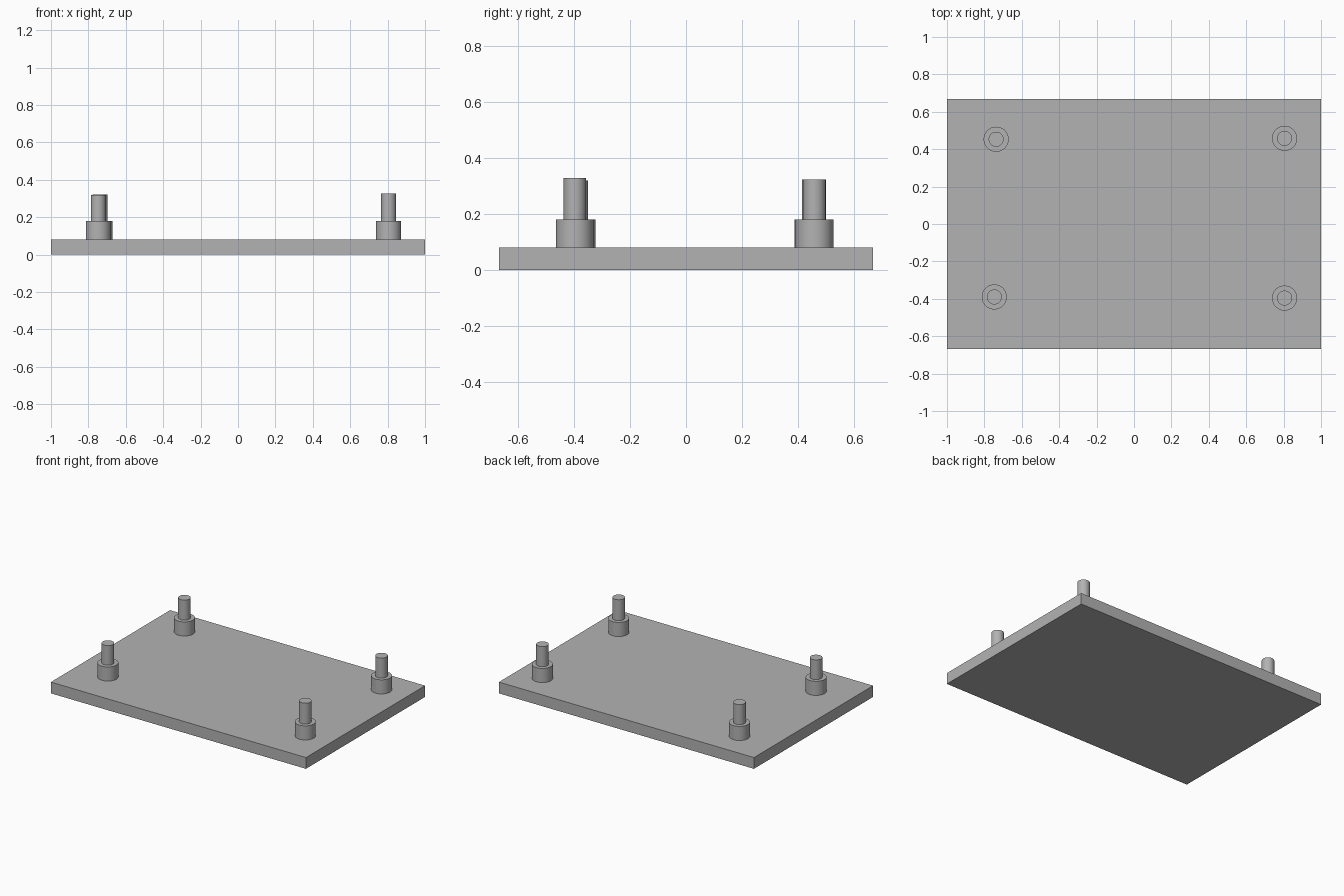
import bpy
import math

cube = bpy.data.objects.get("Cube")
if cube:
    bpy.data.objects.remove(cube, do_unlink=True)

PLATE_TOP, COLLAR_TOP = 0.08, 0.18
DEPTH = 1.334

grey = bpy.data.materials.new("plain_grey")
grey.use_nodes = True
colour = (0.45, 0.45, 0.45, 1)
grey.diffuse_color = colour
grey.node_tree.nodes["Principled BSDF"].inputs["Base Color"].default_value = colour


def cylinder(name, x, y, radius, bottom, top):
    bpy.ops.mesh.primitive_cylinder_add(
        vertices=48, radius=radius, depth=top - bottom,
        location=(x, y, (bottom + top) / 2))
    ob = bpy.context.object
    ob.name = name
    ob.data.materials.append(grey)
    bpy.ops.object.shade_smooth_by_angle(angle=math.radians(30))


# Base plate
bpy.ops.mesh.primitive_cube_add(size=1, location=(0, 0, PLATE_TOP / 2))
plate = bpy.context.object
plate.name = "base_plate"
plate.scale = (2, DEPTH, PLATE_TOP)
bpy.ops.object.transform_apply(location=False, rotation=False, scale=True)
plate.data.materials.append(grey)

# Stepped corner posts: a wide collar with a thin pin on top
posts = {
    "front_right": (-0.747, -0.39, 0.319),
    "front_left": (0.805, -0.396, 0.328),
    "back_right": (-0.737, 0.453, 0.322),
    "back_left": (0.805, 0.458, 0.322),
}
for corner, (x, y, top) in posts.items():
    cylinder(corner + "_collar", x, y, 0.067, PLATE_TOP, COLLAR_TOP)
    cylinder(corner + "_pin", x, y, 0.04, COLLAR_TOP, top)
